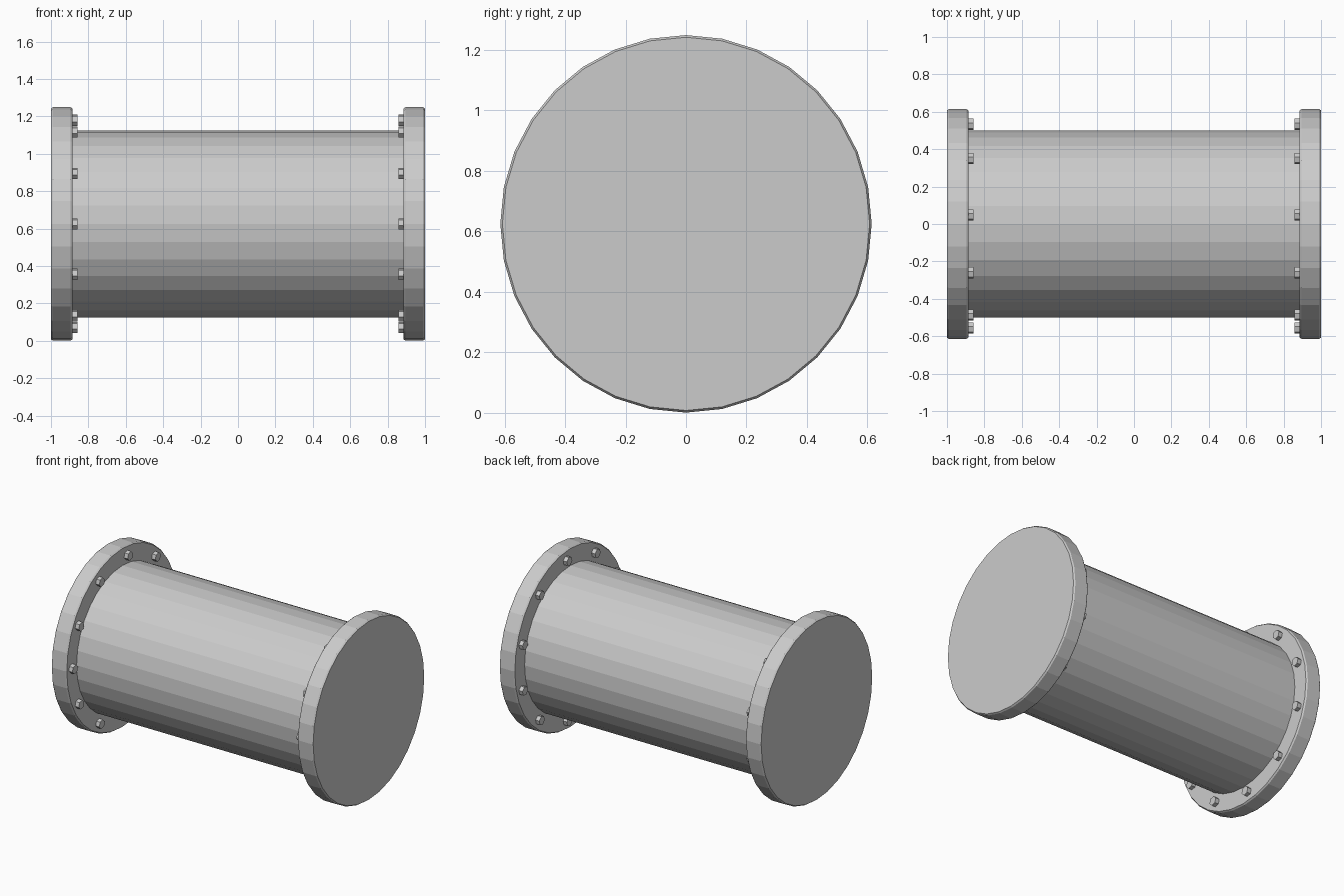
import bpy
import bmesh
import math
from mathutils import Matrix

AXIS_Z = 0.625      # height of the drum axis
SIDES = 32

cube = bpy.data.objects.get("Cube")
if cube:
    bpy.data.objects.remove(cube, do_unlink=True)


def lathe_x(name, profile, sides=SIDES, width=1.0, turn=0.0, centre=(0, 0, AXIS_Z)):
    """Revolve (x, radius) points about the x direction and cap both ends."""
    bm = bmesh.new()
    rings = []
    for x, radius in profile:
        ring = []
        for i in range(sides):
            a = math.tau * i / sides + turn
            ring.append(bm.verts.new((x, radius * width * math.cos(a), radius * math.sin(a))))
        rings.append(ring)
    for r0, r1 in zip(rings, rings[1:]):
        for i in range(sides):
            j = (i + 1) % sides
            bm.faces.new((r0[i], r0[j], r1[j], r1[i]))
    bm.faces.new(rings[0])
    bm.faces.new(rings[-1])
    bmesh.ops.recalc_face_normals(bm, faces=bm.faces)
    bmesh.ops.transform(bm, matrix=Matrix.Translation(centre), verts=bm.verts)
    mesh = bpy.data.meshes.new(name)
    bm.to_mesh(mesh)
    bm.free()
    obj = bpy.data.objects.new(name, mesh)
    bpy.context.collection.objects.link(obj)
    return obj


# Main cylinder between the flanges
lathe_x("drum_body", [(-0.9, 0.5), (0.9, 0.5)])

# Bolt spacing, mirrored above and below the axis
half_angles = [29, 62, 95, 129, 163.5]
bolt_angles = [0] + half_angles + [-a for a in half_angles]
BOLT_RING = 0.556

for side, label in ((1, "left"), (-1, "right")):
    # End flange with softened rim edges
    rim = [(0.885, 0.617), (0.895, 0.624), (0.99, 0.624), (1.0, 0.617)]
    lathe_x(label + "_flange", [(side * x, r) for x, r in rim], width=0.984)

    # Hexagonal bolt heads on the inner face
    for n, degrees in enumerate(bolt_angles):
        a = math.radians(degrees)
        centre = (0, -BOLT_RING * math.cos(a), AXIS_Z + BOLT_RING * math.sin(a))
        lathe_x(f"{label}_bolt_{n + 1}", [(side * 0.857, 0.031), (side * 0.89, 0.031)],
                sides=6, turn=math.radians(15), centre=centre)
